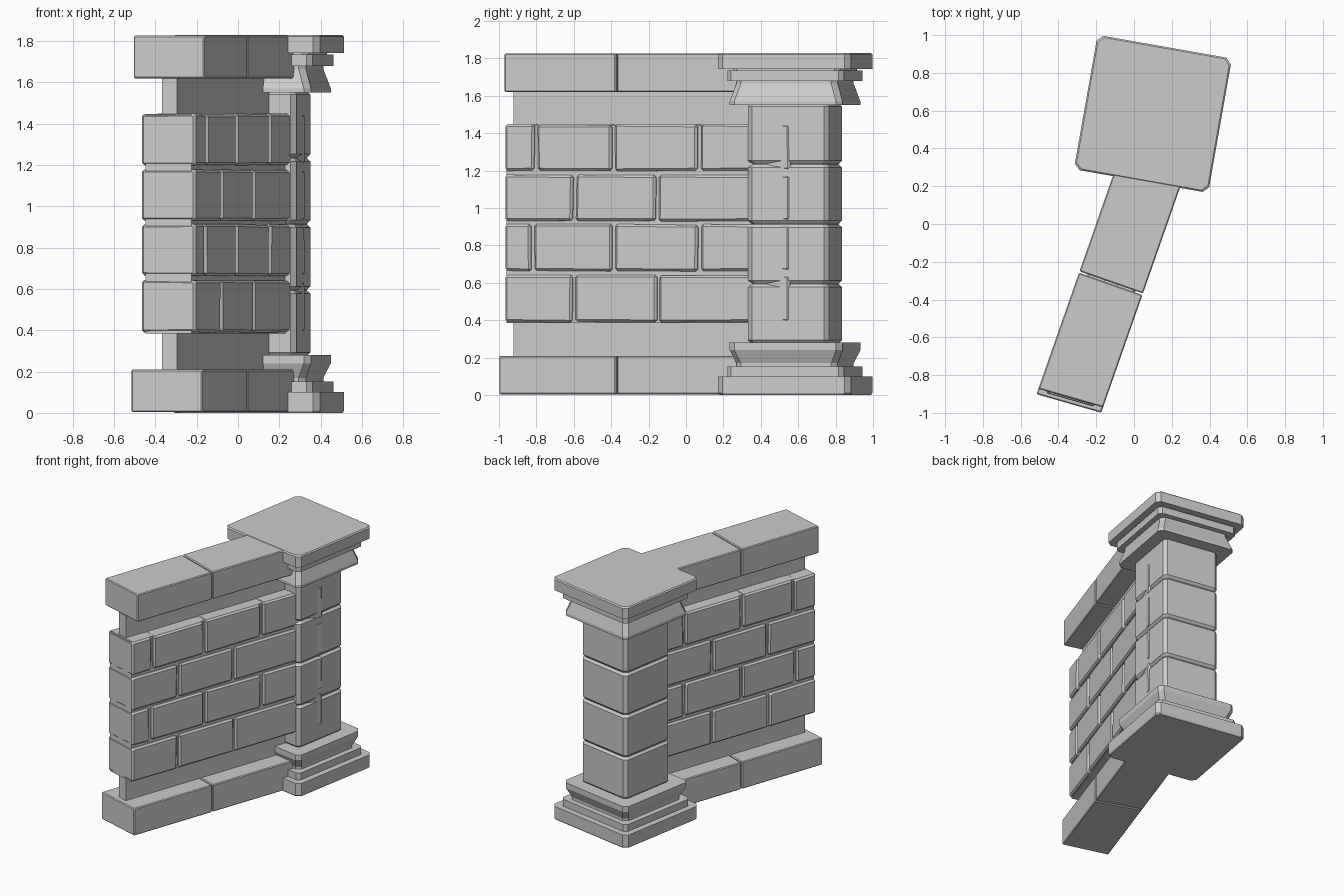
import bpy, bmesh, math, random
from mathutils import Matrix, Vector

if "Cube" in bpy.data.objects:
    bpy.data.objects.remove(bpy.data.objects["Cube"])

random.seed(4)
WALL = Matrix.Translation((-0.345, -0.95, 0)) @ Matrix.Rotation(math.radians(-19.3), 4, 'Z')
PILLAR = Matrix.Translation((0.10, 0.583, 0)) @ Matrix.Rotation(math.radians(-10), 4, 'Z')
SKEW = 0.058  # the free end of the wall is cut slightly off square


def finish(name, bm, matrix):
    bmesh.ops.recalc_face_normals(bm, faces=bm.faces)
    bm.transform(matrix)
    mesh = bpy.data.meshes.new(name)
    bm.to_mesh(mesh)
    bm.free()
    obj = bpy.data.objects.new(name, mesh)
    bpy.context.collection.objects.link(obj)
    return obj


def wall_blocks(name, spans, half, z0, z1, bevel=0.0, jitter=0.0):
    """Row of blocks along the wall, each spanning (start, end)."""
    out = bmesh.new()
    for a, b in spans:
        bm = bmesh.new()
        bmesh.ops.create_cube(bm, size=1)
        for v in bm.verts:
            y = a if v.co.y < 0 else b
            v.co = Vector((v.co.x * 2 * half, y, z0 if v.co.z < 0 else z1))
            if y < 0.1:
                v.co.y += SKEW * v.co.x
            else:
                v.co.y += random.uniform(-jitter, jitter)
            v.co.z += random.uniform(-jitter, jitter)
        if bevel:
            bmesh.ops.bevel(bm, geom=bm.edges[:], offset=bevel, segments=1,
                            affect='EDGES', profile=0.5)
        tmp = bpy.data.meshes.new("tmp")
        bm.to_mesh(tmp)
        bm.free()
        out.from_mesh(tmp)
        bpy.data.meshes.remove(tmp)
    return finish(name, out, WALL)


def square_loft(name, profile, chamfer):
    """Stack of chamfered squares from (half width, z) pairs."""
    bm = bmesh.new()
    rings = []
    for h, z in profile:
        k = h - chamfer
        pts = [(h, -k), (h, k), (k, h), (-k, h), (-h, k), (-h, -k), (-k, -h), (k, -h)]
        rings.append([bm.verts.new((x, y, z)) for x, y in pts])
    for r0, r1 in zip(rings, rings[1:]):
        for i in range(8):
            j = (i + 1) % 8
            bm.faces.new((r0[i], r0[j], r1[j], r1[i]))
    bm.faces.new(rings[0][::-1])
    bm.faces.new(rings[-1])
    return finish(name, bm, PILLAR)


# Wall base and coping slabs
wall_blocks("wall_base", [(0.0, 0.671), (0.679, 1.45)], 0.178, 0.004, 0.21, 0.006)
wall_blocks("wall_coping", [(0.03, 0.671), (0.679, 1.45)], 0.178, 1.62, 1.827, 0.006)

# Thin recessed necks above and below the brickwork
wall_blocks("lower_neck", [(0.04, 1.45)], 0.037, 0.20, 0.40)
wall_blocks("upper_neck", [(0.04, 1.45)], 0.037, 1.43, 1.63)

# Brick courses over a mortar core
wall_blocks("mortar_core", [(0.024, 1.62)], 0.116, 0.385, 1.445)
END = 1.64
rows = [(0.39, 0.642, (0.416, 0.893)), (0.664, 0.912, (0.183, 0.639, 1.126)),
        (0.93, 1.178, (0.42, 0.888)), (1.20, 1.447, (0.20, 0.639, 1.126))]
for n, (z0, z1, joints) in enumerate(rows):
    cuts = [0.01, *joints, END + 0.01]
    spans = [(a + 0.01, b - 0.01) for a, b in zip(cuts, cuts[1:])]
    wall_blocks(f"brick_course_{n + 1}", spans, 0.136, z0, z1, 0.012, 0.003)

# Pillar shaft: four blocks with grooves between
shaft = [(0.20, 0.26)]
levels = [0.275, 0.595, 0.915, 1.235, 1.56]
for a, b in zip(levels, levels[1:]):
    shaft += [(0.205, a), (0.22, a + 0.018), (0.22, b - 0.018), (0.205, b - 0.002)]
square_loft("pillar_shaft", shaft, 0.025)

# Pillar foot
square_loft("foot_plinth", [(0.355, 0), (0.361, 0.01), (0.361, 0.10)], 0.03)
square_loft("foot_step", [(0.316, 0.09), (0.316, 0.152)], 0.025)
square_loft("foot_moulding", [(0.275, 0.145), (0.275, 0.17), (0.306, 0.24), (0.306, 0.28)], 0.03)

# Pillar capital
square_loft("capital_moulding", [(0.306, 1.55), (0.306, 1.57), (0.275, 1.665), (0.275, 1.69)], 0.03)
square_loft("capital_step", [(0.316, 1.68), (0.316, 1.735)], 0.025)
square_loft("capital_neck", [(0.29, 1.73), (0.29, 1.75)], 0.025)
square_loft("capital_slab", [(0.361, 1.742), (0.361, 1.822), (0.353, 1.83)], 0.03)
